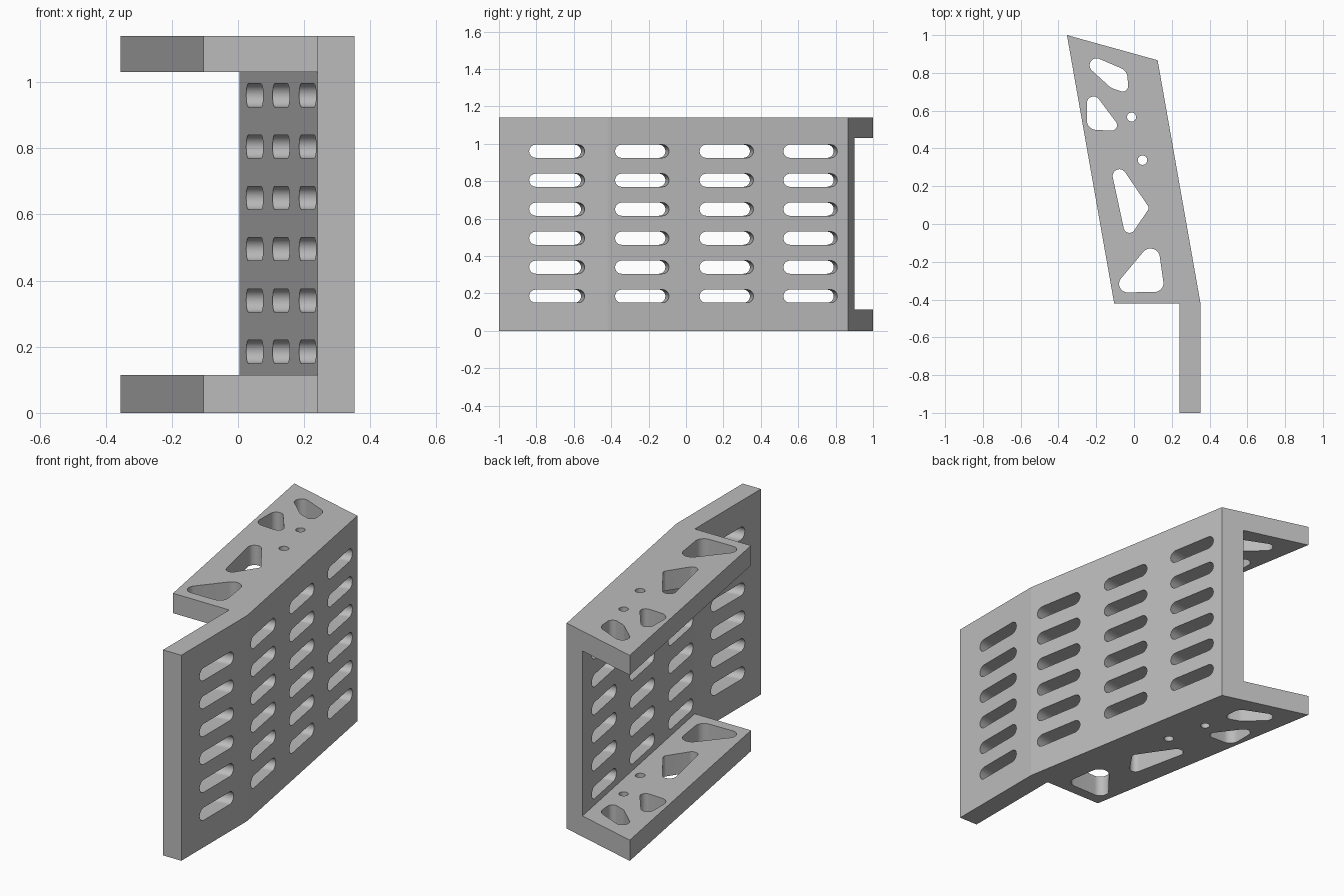
import bpy
import bmesh
from math import sin, cos, pi, radians
from mathutils import Matrix, Vector
from mathutils.geometry import convex_hull_2d

if "Cube" in bpy.data.objects:
    bpy.data.objects.remove(bpy.data.objects["Cube"], do_unlink=True)

HEIGHT, FLANGE_TOP, LIP_BOTTOM = 1.14, 0.115, 1.03
BEND_Y, OUTER_X = -0.42, 0.352

grey = bpy.data.materials.new("plain grey")
grey.use_nodes = True
grey.diffuse_color = (0.5, 0.5, 0.5, 1)
grey.node_tree.nodes["Principled BSDF"].inputs["Base Color"].default_value = (0.5, 0.5, 0.5, 1)


def add_prism(bm, outline, low, high, matrix=Matrix()):
    """Extrude a flat outline between two depths, placed by a matrix."""
    face = bm.faces.new([bm.verts.new(matrix @ Vector((x, y, low))) for x, y in outline])
    push = matrix.to_3x3() @ Vector((0, 0, high - low))
    grown = bmesh.ops.extrude_face_region(bm, geom=[face], use_keep_orig=True)
    tops = [v for v in grown["geom"] if isinstance(v, bmesh.types.BMVert)]
    bmesh.ops.translate(bm, verts=tops, vec=push)


def rounded(circles, steps=48):
    """Outline stretched around a few circles (x, y, radius)."""
    pts = [Vector((x + r * cos(2 * pi * i / steps), y + r * sin(2 * pi * i / steps)))
           for x, y, r in circles for i in range(steps)]
    return [pts[i] for i in convex_hull_2d(pts)]


def finish(bm, name):
    bmesh.ops.recalc_face_normals(bm, faces=bm.faces)
    mesh = bpy.data.meshes.new(name)
    bm.to_mesh(mesh)
    bm.free()
    mesh.materials.append(grey)
    obj = bpy.data.objects.new(name, mesh)
    bpy.context.collection.objects.link(obj)
    return obj


def cut(target, cutter):
    mod = target.modifiers.new("cut", 'BOOLEAN')
    mod.operation, mod.solver, mod.object = 'DIFFERENCE', 'EXACT', cutter
    bpy.context.view_layer.objects.active = target
    bpy.ops.object.modifier_apply(modifier=mod.name)
    bpy.data.objects.remove(cutter, do_unlink=True)


# Bracket body: full-height outline
bm = bmesh.new()
add_prism(bm, [(-0.355, 1), (0.125, 0.867), (OUTER_X, BEND_Y), (OUTER_X, -1),
               (0.24, -1), (0.24, BEND_Y), (-0.105, BEND_Y)], 0, HEIGHT)
bracket = finish(bm, "slotted_bracket")

# Open pocket between the two flanges
bm = bmesh.new()
add_prism(bm, [(0.24, BEND_Y), (-0.066, 1.3), (-0.7, 1.3), (-0.7, -0.6), (0.2, -0.6)],
          FLANGE_TOP, LIP_BOTTOM)
cut(bracket, finish(bm, "pocket_cutter"))

# Lightening holes and bolt holes through both flanges
holes = [
    [(-0.198, 0.84, 0.037), (-0.092, 0.772, 0.058), (-0.06, 0.73, 0.029)],
    [(-0.214, 0.64, 0.035), (-0.119, 0.523, 0.029), (-0.198, 0.55, 0.052)],
    [(-0.077, 0.254, 0.036), (0.056, 0.085, 0.021), (-0.024, -0.016, 0.031)],
    [(0.087, -0.18, 0.05), (0.108, -0.312, 0.048), (-0.034, -0.317, 0.045)],
    [(-0.013, 0.566, 0.024)],
    [(0.045, 0.338, 0.025)],
]
bm = bmesh.new()
for circles in holes:
    add_prism(bm, rounded(circles), -0.1, HEIGHT + 0.1)
cut(bracket, finish(bm, "flange_hole_cutter"))

# Grid of slots, all square to the slanted part of the wall
slant = radians(10)
along = Vector((-sin(slant), cos(slant), 0))
normal = Vector((cos(slant), sin(slant), 0))
radius, half = 0.035, 0.146
slot = rounded([(half - radius, 0, radius), (radius - half, 0, radius)])
bm = bmesh.new()
for y in (-0.69, -0.235, 0.217, 0.665):
    x = OUTER_X - max(0, y - BEND_Y) * 0.1764
    for row in range(6):
        z = 0.185 + 0.155 * row
        place = Matrix.Translation((x, y, z)) @ Matrix(
            (along, Vector((0, 0, 1)), normal)).transposed().to_4x4()
        add_prism(bm, slot, -0.22, 0.1, place)
cut(bracket, finish(bm, "slot_cutter"))

# Smooth the hole walls, keep the flat faces crisp
bpy.ops.object.select_all(action='DESELECT')
bracket.select_set(True)
bpy.context.view_layer.objects.active = bracket
bpy.ops.object.shade_smooth_by_angle(angle=radians(9))
